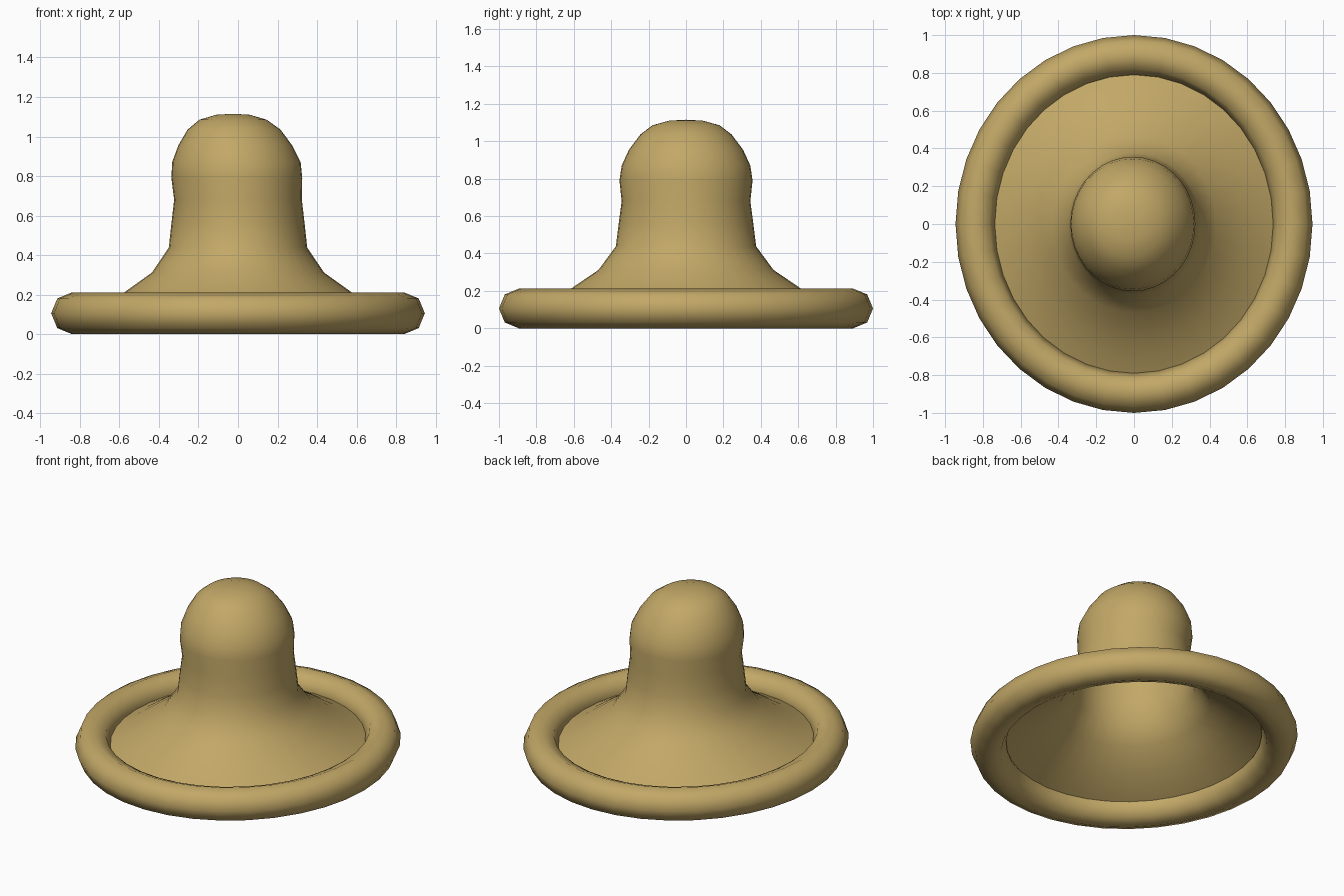
import bpy, bmesh, math

if "Cube" in bpy.data.objects:
    bpy.data.objects.remove(bpy.data.objects["Cube"])

SEGMENTS = 36

straw = bpy.data.materials.new("straw_tan")
straw.diffuse_color = (0.54, 0.39, 0.135, 1)
straw.use_nodes = True
straw.node_tree.nodes["Principled BSDF"].inputs["Base Color"].default_value = straw.diffuse_color


def loft(name, rings, closed=False, cap=False):
    """Skin elliptical rings given as (rx, ry, z, centre_x)."""
    bm = bmesh.new()
    loops = []
    for rx, ry, z, cx in rings:
        loops.append([bm.verts.new((cx + rx * math.cos(a), ry * math.sin(a), z))
                      for a in (math.tau * i / SEGMENTS for i in range(SEGMENTS))])
    pairs = list(zip(loops, loops[1:]))
    if closed:
        pairs.append((loops[-1], loops[0]))
    for low, high in pairs:
        for i in range(SEGMENTS):
            j = (i + 1) % SEGMENTS
            bm.faces.new((low[i], low[j], high[j], high[i]))
    if cap:  # close the top with a fan
        top = bm.verts.new((rings[-1][3], 0, 1.115))
        for i in range(SEGMENTS):
            bm.faces.new((loops[-1][i], loops[-1][(i + 1) % SEGMENTS], top))
    bm.normal_update()
    if closed:
        bmesh.ops.recalc_face_normals(bm, faces=bm.faces[:])
    for f in bm.faces:
        f.smooth = True
    mesh = bpy.data.meshes.new(name)
    bm.to_mesh(mesh)
    bm.free()
    mesh.materials.append(straw)
    obj = bpy.data.objects.new(name, mesh)
    bpy.context.collection.objects.link(obj)
    return obj


# Rolled rim: eight-sided tube swept round an oval
TUBE = 0.106
rim = []
for k in range(8):
    a = math.tau * k / 8
    d = TUBE * math.cos(a)
    rim.append((0.839 + d, 0.894 + d, TUBE + TUBE * math.sin(a), 0))
loft("rolled_rim", rim, closed=True)

# Brim sweeping up into a hollow, slightly leaning crown
loft("brim_and_crown", [
    (0.738, 0.790, 0.115, 0),
    (0.660, 0.705, 0.155, 0),
    (0.575, 0.615, 0.212, 0),
    (0.435, 0.468, 0.312, 0),
    (0.350, 0.375, 0.438, 0),
    (0.337, 0.360, 0.560, 0),
    (0.323, 0.344, 0.680, 0),
    (0.331, 0.356, 0.790, -0.006),
    (0.325, 0.344, 0.870, -0.008),
    (0.288, 0.305, 0.955, -0.014),
    (0.235, 0.245, 1.035, -0.020),
    (0.170, 0.180, 1.085, -0.025),
    (0.085, 0.090, 1.110, -0.025),
], cap=True)
